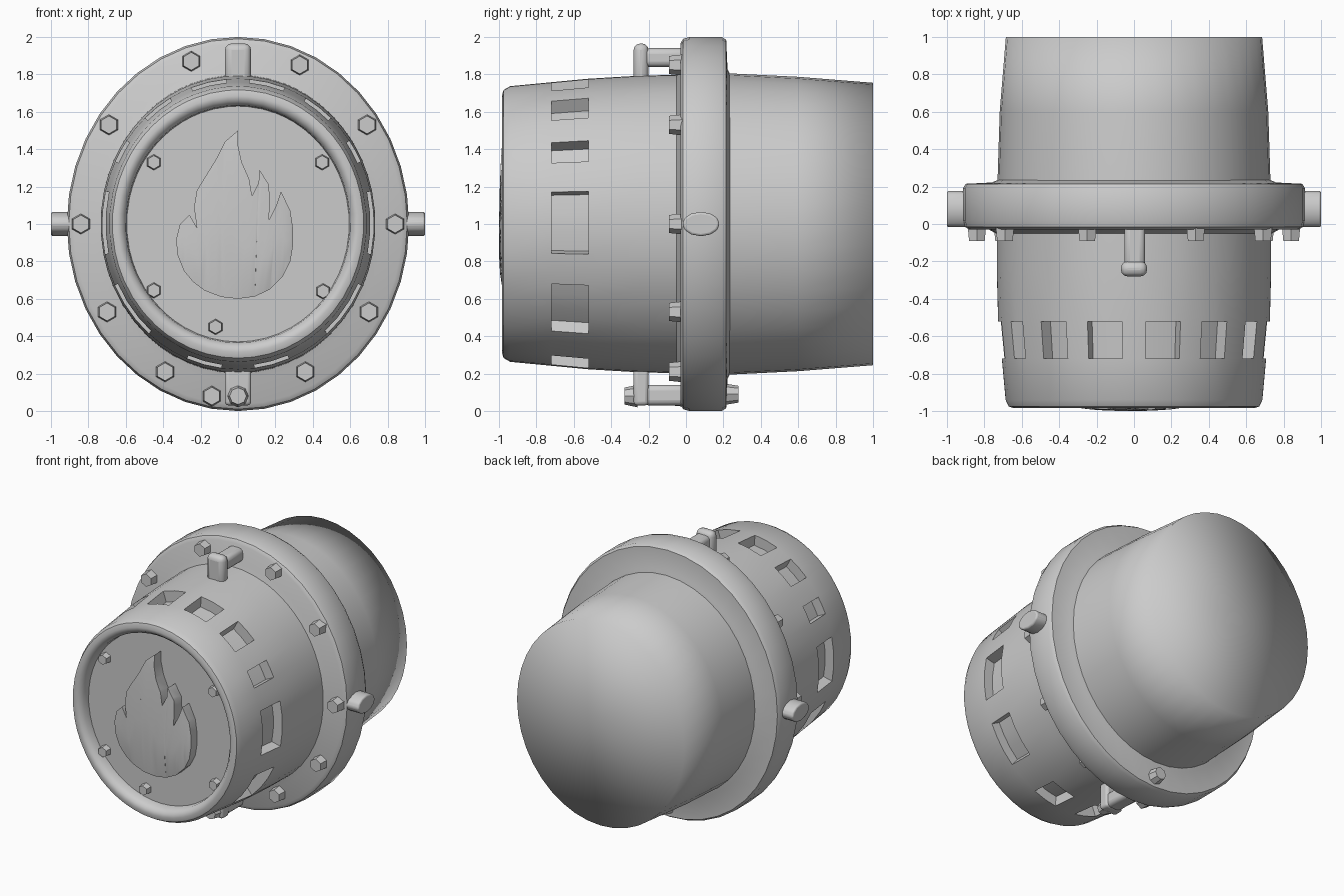
import bpy, bmesh, math
from mathutils import Vector, Matrix

if "Cube" in bpy.data.objects:
    bpy.data.objects.remove(bpy.data.objects["Cube"])

metal = bpy.data.materials.new("grey metal")
metal.diffuse_color = (0.6, 0.6, 0.6, 1)
metal.use_nodes = True
metal.node_tree.nodes["Principled BSDF"].inputs["Base Color"].default_value = metal.diffuse_color


def finish(name, bm, angle=40, bevel=0):
    bmesh.ops.recalc_face_normals(bm, faces=bm.faces[:])
    me = bpy.data.meshes.new(name)
    bm.to_mesh(me)
    bm.free()
    ob = bpy.data.objects.new(name, me)
    bpy.context.scene.collection.objects.link(ob)
    me.materials.append(metal)
    if bevel:
        mod = ob.modifiers.new("rounded edges", 'BEVEL')
        mod.width = bevel
        mod.segments = 3
    for p in me.polygons:
        p.use_smooth = True
    if angle < 180:
        for o in bpy.context.selected_objects:
            o.select_set(False)
        ob.select_set(True)
        bpy.context.view_layer.objects.active = ob
        bpy.ops.object.shade_smooth_by_angle(angle=math.radians(angle))
    return ob


def lathe(profile, angles, cap_first=False, cap_last=False, loop=False):
    """Elliptical rings (y, x radius, z radius) around the y axis at z = 1."""
    bm = bmesh.new()
    rings = [[bm.verts.new((rx * math.cos(math.radians(a)), y, 1 + rz * math.sin(math.radians(a))))
              for a in angles] for y, rx, rz in profile]
    n = len(angles)
    pairs = list(zip(rings, rings[1:]))
    if loop:
        pairs.append((rings[-1], rings[0]))
    rows = [[bm.faces.new((a[i], a[(i + 1) % n], b[(i + 1) % n], b[i])) for i in range(n)]
            for a, b in pairs]
    for use, ring, y in ((cap_first, rings[0], profile[0][0]), (cap_last, rings[-1], profile[-1][0])):
        if use:
            c = bm.verts.new((0, y, 1))
            for i in range(n):
                bm.faces.new((ring[i], ring[(i + 1) % n], c))
    return bm, rows


# Window spans in degrees, mirrored left to right
half = [(-83, -68), (-49, -25), (25.5, 35), (47, 60), (70, 85)]
windows = half + [(180 - b, 180 - a) for a, b in half] + [(-12, 13), (167, 192)]
windows = sorted((a % 360, a % 360 + b - a) for a, b in windows)
edges = sorted({round(v % 360, 3) for w in windows for v in w})
angles = []
for a, b in zip(edges, edges[1:] + [edges[0] + 360]):
    steps = max(1, math.ceil((b - a) / 9))
    angles += [a + (b - a) * k / steps for k in range(steps)]

# Front drum with rolled rim, recessed face and window pockets
drum = [(-.90, .595, .63), (-.95, .60, .635), (-.977, .622, .657), (-.985, .645, .685),
        (-.975, .672, .717), (-.94, .688, .737), (-.72, .708, .758), (-.52, .728, .777),
        (-.25, .735, .793), (.05, .735, .80)]
bm, rows = lathe(drum, angles, cap_first=True)
row = rows[6]
for a0, a1 in windows:
    faces = []
    for i, f in enumerate(row):
        nxt = angles[i + 1] if i + 1 < len(angles) else angles[0] + 360
        mid = (angles[i] + nxt) / 2
        if any(a0 < mid + k < a1 for k in (-360, 0, 360)):
            faces.append(f)
    new = bmesh.ops.extrude_face_region(bm, geom=faces)["geom"]
    for v in (g for g in new if isinstance(g, bmesh.types.BMVert)):
        v.co.x *= .9
        v.co.z = 1 + (v.co.z - 1) * .9
    old = [f for f in faces if f.is_valid]
    if old:
        bmesh.ops.delete(bm, geom=old, context='FACES_ONLY')
finish("front_drum", bm)

# Rear barrel with closed back, softly shaded
ring = [i * 9 for i in range(40)]
bm, _ = lathe([(.1, .735, .81), (.22, .73, .806), (.6, .718, .787), (1, .685, .755)], ring, cap_last=True)
finish("rear_barrel", bm, 180)

# Flange with rounded edges and a small fillet against the drum
bm, _ = lathe([(-.05, .70, .76), (-.05, .74, .80), (-.03, .775, .835), (-.03, .88, .965),
               (-.015, .905, .99), (.02, .915, 1), (.19, .915, 1), (.215, .90, .985),
               (.222, .76, .83), (.235, .73, .80), (.235, .70, .76)], ring, loop=True)
finish("flange", bm)


def stud(name, centre, direction, r1, r2, length, sides=6, squash=1):
    """Tapered peg growing from centre along direction."""
    bm = bmesh.new()
    d = Vector(direction)
    bmesh.ops.create_cone(bm, cap_ends=True, segments=sides, radius1=r1, radius2=r2, depth=length)
    bmesh.ops.scale(bm, vec=(1, squash, 1), verts=bm.verts[:])
    m = Matrix.Translation(Vector(centre) + d * length / 2) @ d.to_track_quat('Z', 'Y').to_matrix().to_4x4()
    bmesh.ops.transform(bm, matrix=m, verts=bm.verts[:])
    return finish(name, bm)


# Bolts on the flange and on the recessed face
flange_bolts = [(-.25, 1.87), (.33, 1.85), (-.69, 1.53), (.69, 1.53), (-.84, 1), (.84, 1),
                (-.70, .53), (.70, .53), (-.39, .21), (.36, .21), (-.14, .08)]
for x, z in flange_bolts:
    stud("flange_bolt", (x, 0, z), (0, -1, 0), .058, .048, .092)
for x, z in [(-.45, 1.33), (.45, 1.33), (-.45, .645), (.455, .64), (-.12, .45)]:
    stud("face_bolt", (x, -.88, z), (0, -1, 0), .045, .036, .065)

# Side pins, flattened
for s in (-1, 1):
    bm = bmesh.new()
    bmesh.ops.create_cone(bm, cap_ends=True, segments=12, radius1=1, radius2=1, depth=.15,
                          matrix=Matrix.Rotation(math.pi / 2, 4, 'Y'))
    for v in bm.verts:
        v.co = (v.co.x + s * .925, .08 + v.co.y * .1, 1 + v.co.z * .065)
    finish("side_pin", bm, bevel=.012)


def block(name, lo, hi, bevel):
    bm = bmesh.new()
    bmesh.ops.create_cube(bm, size=1)
    for v in bm.verts:
        v.co = [(a + b) / 2 + c * (b - a) for a, b, c in zip(lo, hi, v.co)]
    return finish(name, bm, bevel=bevel)


# Top and bottom latches
block("top_latch_post", (-.07, -.28, 1.74), (.07, -.20, 1.965), .035)
block("top_latch_arm", (-.052, -.23, 1.84), (.06, .0, 1.94), .03)
block("bottom_latch_post", (-.07, -.28, .03), (.07, -.20, .24), .02)
block("bottom_latch_arm", (-.06, -.23, .03), (.06, .0, .14), .03)
stud("bottom_latch_tip", (0, -.26, .08), (0, -1, 0), .06, .045, .07, 8)
stud("rear_knob", (0, .2, .09), (0, 1, 0), .058, .045, .08, 8)

# Raised flame emblem, domed toward its bulb
flame = [(0, .60), (.09, .612), (.17, .65), (.24, .72), (.28, .80), (.295, .89), (.295, .97), (.28, 1.07),
         (.23, 1.175), (.205, 1.10), (.165, 1.02), (.17, 1.12), (.165, 1.21), (.115, 1.29),
         (.11, 1.22), (.075, 1.15), (.06, 1.24), (.02, 1.33), (0, 1.42), (0, 1.50),
         (-.07, 1.44), (-.115, 1.35), (-.11, 1.24), (-.10, 1.15), (-.125, 1.09), (-.18, 1.13),
         (-.22, 1.18), (-.235, 1.09), (-.22, .98), (-.26, 1.05), (-.31, 1.0), (-.33, .92), (-.325, .84),
         (-.29, .75), (-.24, .69), (-.18, .645), (-.09, .61)]
bm = bmesh.new()
front = [bm.verts.new((x, -.965, z)) for x, z in flame]
back = [bm.verts.new((x, -.89, z)) for x, z in flame]
n = len(flame)
for i in range(n):
    j = (i + 1) % n
    bm.faces.new((front[i], front[j], back[j], back[i]))
cap = bm.faces.new(front)
tris = bmesh.ops.triangulate(bm, faces=[cap])["faces"]
bmesh.ops.subdivide_edges(bm, edges=list({e for f in tris for e in f.edges}), cuts=3, use_grid_fill=True)
for v in bm.verts:
    if v.co.y < -.95:
        r = math.hypot((v.co.x + .02) / .32, (v.co.z - .9) / (.31 if v.co.z < .9 else .62))
        v.co.y -= .035 * math.sqrt(max(0, 1 - r * r))
finish("flame_emblem", bm)
